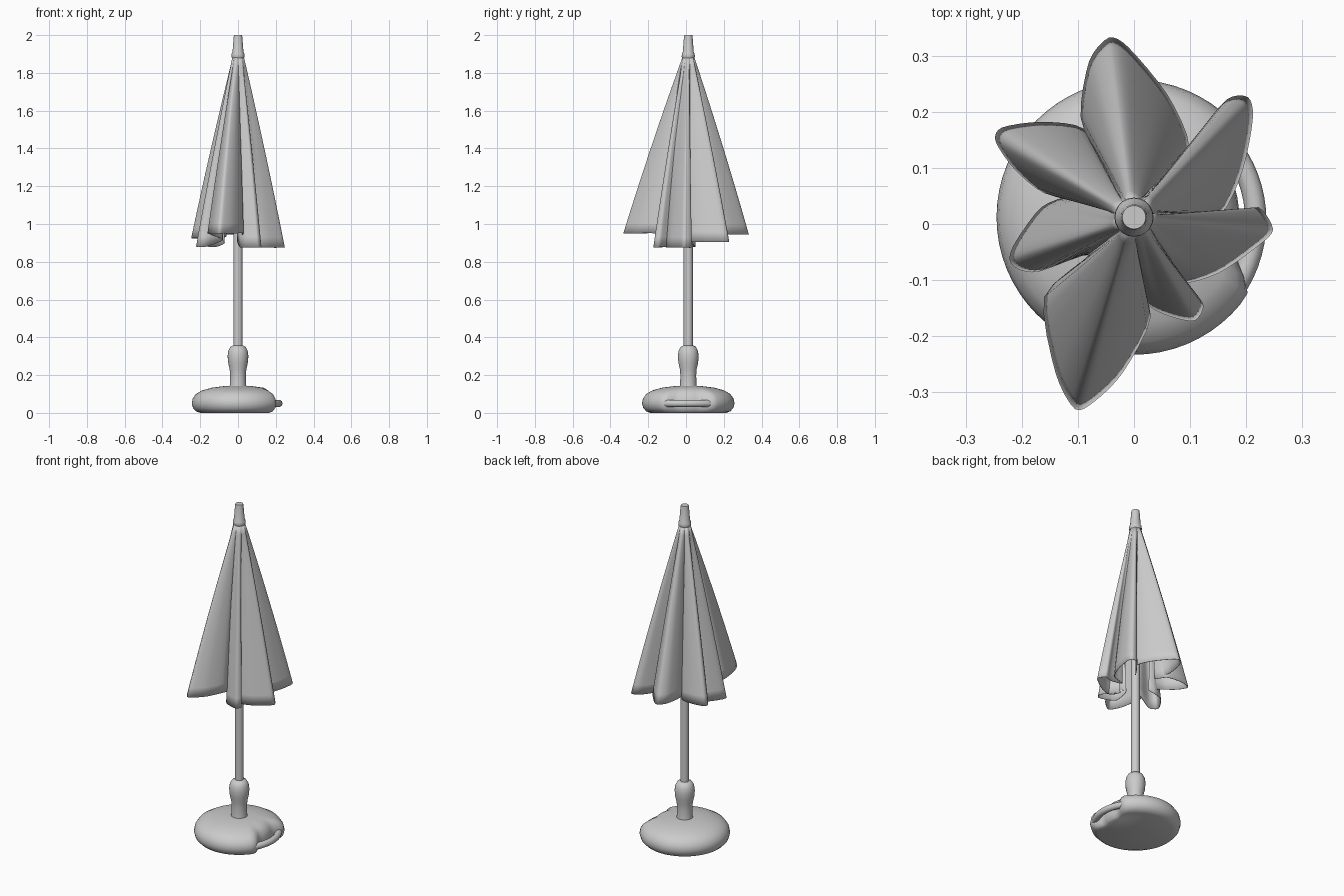
import bpy, bmesh, math
from mathutils import Vector

if "Cube" in bpy.data.objects:
    bpy.data.objects.remove(bpy.data.objects["Cube"])

CY = 0.012  # pole and base sit slightly behind the origin


def make_object(name, bm, angle=45):
    bmesh.ops.remove_doubles(bm, verts=bm.verts, dist=1e-5)
    bmesh.ops.recalc_face_normals(bm, faces=bm.faces)
    mesh = bpy.data.meshes.new(name)
    bm.to_mesh(mesh)
    bm.free()
    ob = bpy.data.objects.new(name, mesh)
    bpy.context.collection.objects.link(ob)
    smooth(ob, angle)
    return ob


def smooth(ob, angle):
    bpy.ops.object.select_all(action='DESELECT')
    ob.select_set(True)
    bpy.context.view_layer.objects.active = ob
    bpy.ops.object.shade_smooth_by_angle(angle=math.radians(angle))


def bridge_rings(bm, rings):
    for a, b in zip(rings, rings[1:]):
        n = len(a)
        for i in range(n):
            j = (i + 1) % n
            bm.faces.new((a[i], a[j], b[j], b[i]))


def lathe(name, profile, sides, dent=None):
    """Spin (radius, z) points around the pole axis and cap both ends."""
    bm = bmesh.new()
    rings = []
    for r, z in profile:
        ring = []
        for i in range(sides):
            a = 2 * math.pi * i / sides
            rr = dent(r, a) if dent else r
            ring.append(bm.verts.new((rr * math.cos(a), rr * math.sin(a) + CY, z)))
        rings.append(ring)
    bridge_rings(bm, rings)
    bm.faces.new(rings[0])
    bm.faces.new(rings[-1])
    return make_object(name, bm)


def grip_dent(r, a):
    """Pull the rim inwards on the right side to leave room for fingers."""
    a = abs((a + math.pi) % (2 * math.pi) - math.pi)
    w = max(0.0, min(1.0, (0.62 - a) / 0.32))
    w = w * w * (3 - 2 * w)
    return r - w * max(0.0, r - 0.13) * 0.5


# Weighted base with a soft grip notch
lathe("base", [(0.2, 0.0), (0.222, 0.008), (0.238, 0.025), (0.245, 0.05),
               (0.24, 0.075), (0.223, 0.1), (0.19, 0.119), (0.14, 0.133),
               (0.08, 0.141), (0.03, 0.143)], 64, grip_dent)

# Curved carrying handle across the notch
curve = bpy.data.curves.new("handle", 'CURVE')
curve.dimensions = '3D'
curve.bevel_depth = 0.019
curve.bevel_resolution = 3
curve.use_fill_caps = True
spline = curve.splines.new('POLY')
spline.points.add(14)
for i, p in enumerate(spline.points):
    a = math.radians(-36 + 72 * i / 14)
    p.co = (0.217 * math.cos(a), 0.217 * math.sin(a) + 0.006, 0.05, 1)
handle = bpy.data.objects.new("handle", curve)
bpy.context.collection.objects.link(handle)

# Socket, pole and finial
lathe("socket", [(0.046, 0.13), (0.043, 0.15), (0.042, 0.2), (0.044, 0.23), (0.052, 0.265),
                 (0.055, 0.3), (0.051, 0.33), (0.04, 0.35), (0.024, 0.358)], 24)
lathe("pole", [(0.024, 0.14), (0.024, 1.9)], 20)
lathe("finial", [(0.03, 1.875), (0.035, 1.885), (0.034, 1.9), (0.029, 1.91),
                 (0.023, 1.99), (0.021, 2.0)], 20)

# Folded canopy: each fold has a hem height and seven hem points, valley last
FOLDS = [
    (0.945, [(-0.095, 0.19), (-0.08, 0.29), (-0.045, 0.332), (-0.01, 0.315),
             (0.06, 0.23), (0.098, 0.14), (0.055, 0.08)]),
    (0.905, [(0.11, 0.155), (0.165, 0.222), (0.203, 0.226), (0.212, 0.19),
             (0.195, 0.1), (0.157, 0.02), (0.09, 0.01)]),
    (0.875, [(0.18, 0.015), (0.222, 0.03), (0.248, -0.01), (0.22, -0.04),
             (0.15, -0.088), (0.08, -0.105), (0.05, -0.055)]),
    (0.877, [(0.1, -0.112), (0.124, -0.145), (0.109, -0.172), (0.075, -0.168),
             (0.035, -0.152), (0.01, -0.125), (-0.005, -0.07)]),
    (0.95, [(0.03, -0.165), (-0.02, -0.265), (-0.07, -0.316), (-0.105, -0.33),
            (-0.14, -0.265), (-0.16, -0.13), (-0.08, -0.055)]),
    (0.88, [(-0.17, -0.085), (-0.207, -0.08), (-0.222, -0.062), (-0.21, -0.03),
            (-0.165, 0.03), (-0.11, 0.05), (-0.07, 0.035)]),
    (0.925, [(-0.16, 0.055), (-0.215, 0.1), (-0.247, 0.148), (-0.235, 0.172),
             (-0.165, 0.182), (-0.09, 0.17), (-0.06, 0.1)]),
]
hem = []
for n, (z, pts) in enumerate(FOLDS):
    valley_z = (z + FOLDS[(n + 1) % 7][0]) / 2
    hem += [Vector((x, y, z if k < 6 else valley_z)) for k, (x, y) in enumerate(pts)]


def spline_point(pts, i, f):
    """Closed smooth interpolation through the hem points."""
    n = len(pts)
    a, b, c, d = (pts[(i + k) % n] for k in (-1, 0, 1, 2))
    m0, m1 = (c - a) * 0.4, (d - b) * 0.4
    return (b * (2 * f**3 - 3 * f**2 + 1) + m0 * (f**3 - 2 * f**2 + f)
            + c * (3 * f**2 - 2 * f**3) + m1 * (f**3 - f**2))


STEP, ROWS = 4, 18
outline = [spline_point(hem, i, k / STEP) for i in range(len(hem)) for k in range(STEP)]
bm = bmesh.new()
rings = []
for row in range(ROWS + 1):
    t = row / ROWS
    s = t * (1.08 - 0.08 * t)
    ring = []
    for i, p in enumerate(outline):
        ang = math.radians(115 - 360 * i / len(outline))
        top = Vector((0.03 * math.cos(ang), 0.03 * math.sin(ang) + CY))
        # Valleys get shallower towards the top
        r = p.xy.length
        fill = 1 + max(0.0, 0.17 - r) / r * 0.65 * min(1.0, (1 - t) * 1.8)
        xy = top * (1 - s) + p.xy * s * fill
        ring.append(bm.verts.new((xy.x, xy.y, 1.89 + (p.z - 1.89) * t)))
    rings.append(ring)
bridge_rings(bm, rings)
canopy = make_object("canopy", bm, 60)
solid = canopy.modifiers.new("cloth_thickness", 'SOLIDIFY')
solid.thickness = 0.003
solid.offset = -1
